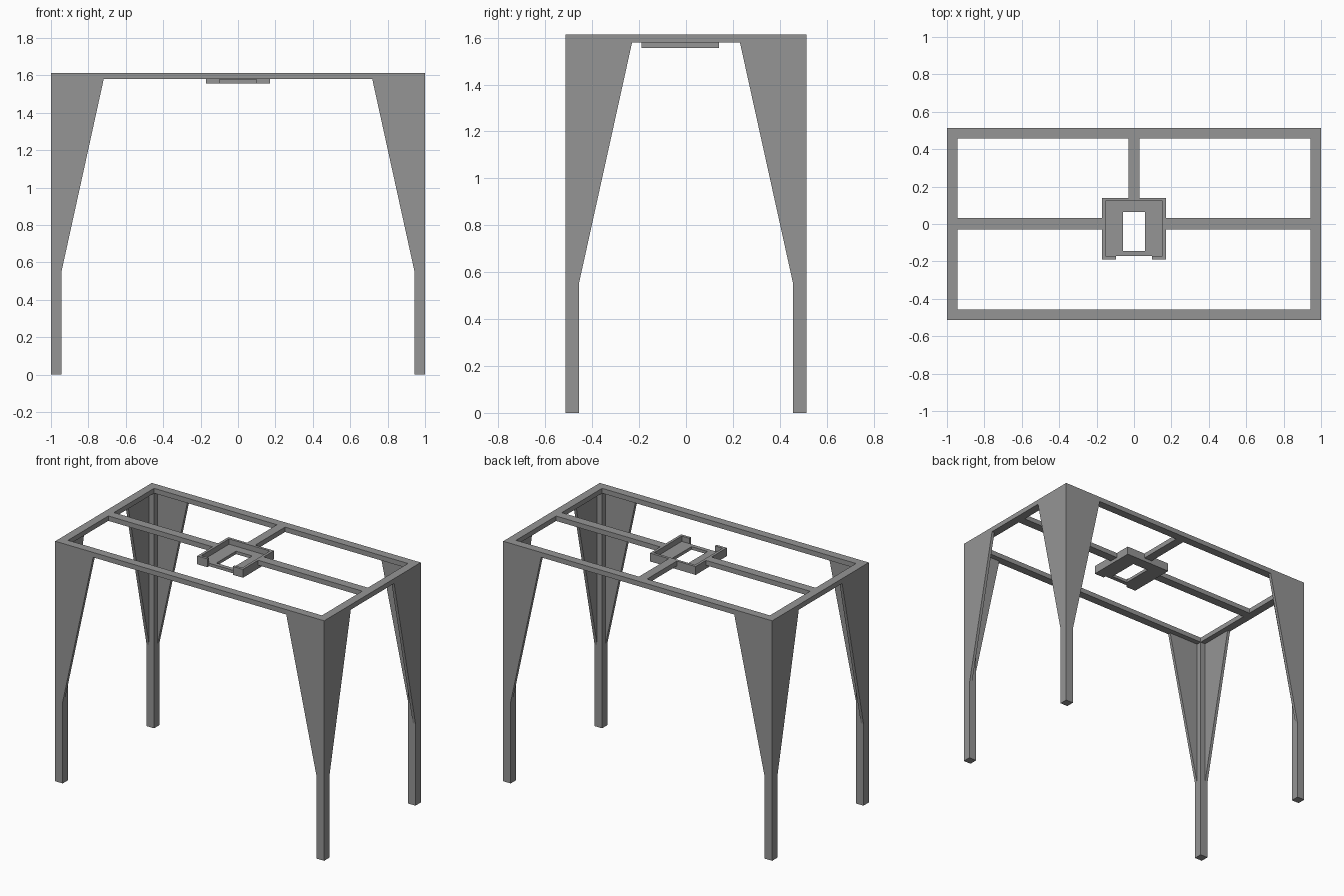
import bpy
import bmesh

if "Cube" in bpy.data.objects:
    bpy.data.objects.remove(bpy.data.objects["Cube"])

X, Y, H = 1.0, 0.513, 1.613      # half length, half depth, height
W = 0.056                        # width of legs and rails
RAIL_Z = 1.58                    # underside of the frame
KNEE_Z = 0.55                    # where the gussets start
PLATE = 0.02                     # gusset thickness

grey = bpy.data.materials.new("steel grey")
grey.diffuse_color = (0.3, 0.3, 0.3, 1)
grey.use_nodes = True
grey.node_tree.nodes["Principled BSDF"].inputs["Base Color"].default_value = grey.diffuse_color


def finish(name, bm):
    bmesh.ops.recalc_face_normals(bm, faces=bm.faces)
    mesh = bpy.data.meshes.new(name)
    bm.to_mesh(mesh)
    bm.free()
    mesh.materials.append(grey)
    obj = bpy.data.objects.new(name, mesh)
    bpy.context.collection.objects.link(obj)
    return obj


def prism(bm, points, offset):
    """Extrude a flat outline along an offset vector."""
    face = bm.faces.new([bm.verts.new(p) for p in points])
    ext = bmesh.ops.extrude_face_region(bm, geom=[face], use_keep_orig=True)
    moved = [g for g in ext["geom"] if isinstance(g, bmesh.types.BMVert)]
    bmesh.ops.translate(bm, verts=moved, vec=offset)


def box(bm, x0, x1, y0, y1, z0, z1):
    prism(bm, [(x0, y0, z0), (x1, y0, z0), (x1, y1, z0), (x0, y1, z0)],
          (0, 0, z1 - z0))


# Legs: square post with two tapering gusset plates on the outer faces
for side, sx in (("left", -1), ("right", 1)):
    for end, sy in (("front", -1), ("back", 1)):
        bm = bmesh.new()
        xi, yi = sx * (X - W), sy * (Y - W)
        box(bm, xi, sx * X, yi, sy * Y, 0, RAIL_Z)
        prism(bm, [(xi, sy * Y, KNEE_Z), (xi, sy * Y, RAIL_Z),
                   (sx * 0.718, sy * Y, RAIL_Z)], (0, -sy * PLATE, 0))
        prism(bm, [(sx * X, yi, KNEE_Z), (sx * X, yi, RAIL_Z),
                   (sx * X, sy * 0.23, RAIL_Z)], (-sx * PLATE, 0, 0))
        finish(f"{end}_{side}_leg", bm)

# Outer top frame
bm = bmesh.new()
for s in (-1, 1):
    box(bm, -X, X, s * (Y - W), s * Y, RAIL_Z, H)
    box(bm, s * (X - W), s * X, -(Y - W), Y - W, RAIL_Z, H)
finish("top_frame", bm)

# Tray dimensions
TX, TF, TB, T = 0.17, -0.19, 0.14, 0.018
TZ, FLOOR_Z = 1.557, 1.577

# Cross bars from the frame to the tray
bm = bmesh.new()
for s in (-1, 1):
    box(bm, s * TX, s * (X - W), -0.029, 0.031, RAIL_Z, H)
box(bm, -0.03, 0.03, TB, Y - W, RAIL_Z, H)
finish("cross_bars", bm)

# Tray walls, open at the front between two short lips
bm = bmesh.new()
prism(bm, [(-TX, TF, TZ), (-0.095, TF, TZ), (-0.095, TF + T, TZ),
           (-TX + T, TF + T, TZ), (-TX + T, TB - T, TZ), (TX - T, TB - T, TZ),
           (TX - T, TF + T, TZ), (0.095, TF + T, TZ), (0.095, TF, TZ),
           (TX, TF, TZ), (TX, TB, TZ), (-TX, TB, TZ)], (0, 0, H - TZ))
finish("tray_walls", bm)

# Tray floor around a rectangular opening
bm = bmesh.new()
HX, HF, HB = 0.06, -0.144, 0.065
for s in (-1, 1):
    box(bm, s * HX, s * (TX - T), TF + T, TB - T, TZ, FLOOR_Z)
box(bm, -HX, HX, TF + T, HF, TZ, FLOOR_Z)
box(bm, -HX, HX, HB, TB - T, TZ, FLOOR_Z)
finish("tray_floor", bm)
